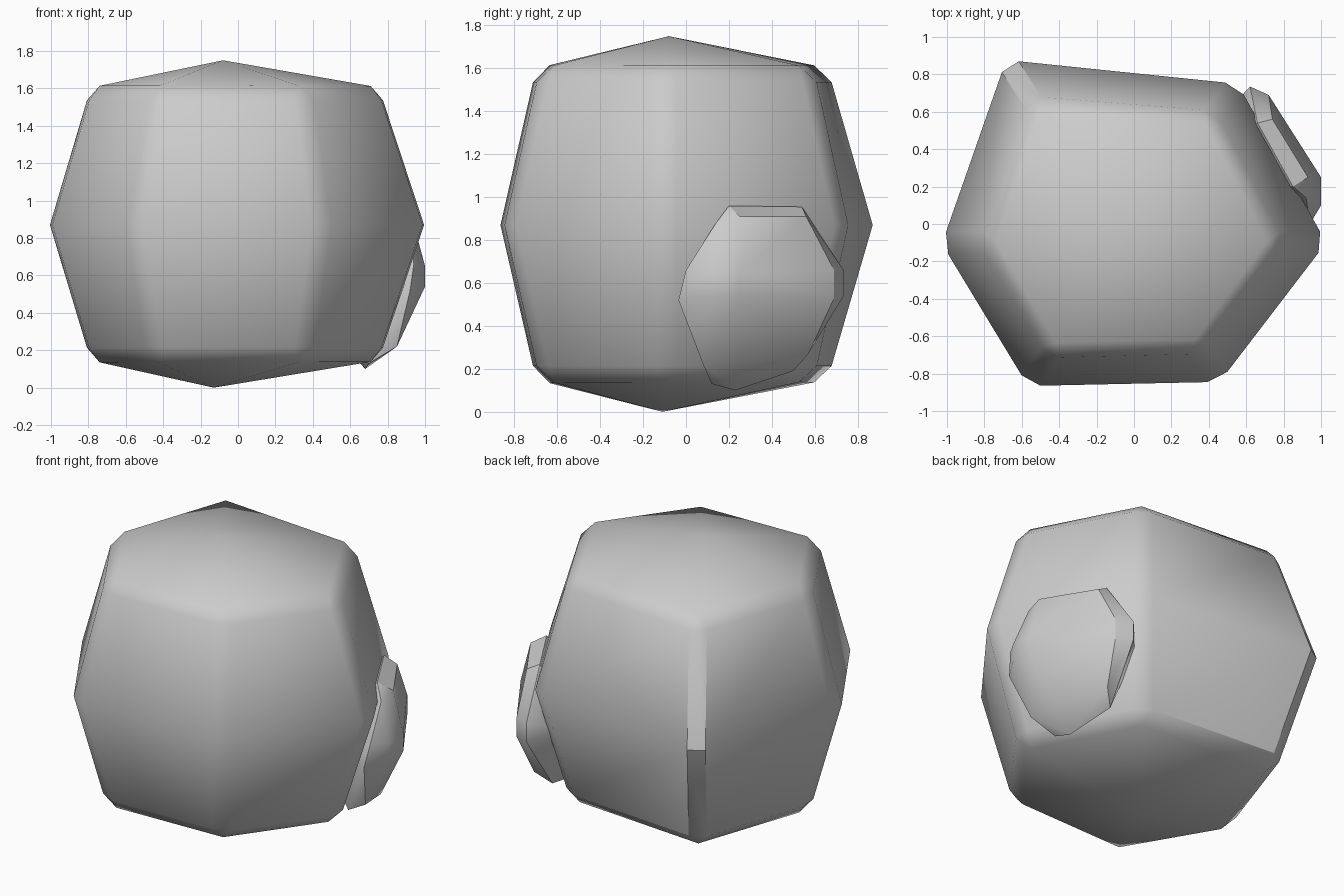
import bpy, bmesh

if "Cube" in bpy.data.objects:
    bpy.data.objects.remove(bpy.data.objects["Cube"])


def finish(bm, name):
    bmesh.ops.recalc_face_normals(bm, faces=bm.faces[:])
    mesh = bpy.data.meshes.new(name)
    bm.to_mesh(mesh)
    bm.free()
    obj = bpy.data.objects.new(name, mesh)
    bpy.context.collection.objects.link(obj)
    bpy.ops.object.select_all(action='DESELECT')
    obj.select_set(True)
    bpy.context.view_layer.objects.active = obj
    bpy.ops.object.shade_smooth_by_angle(angle=0.56)
    return obj


# Main boulder: six-sided rings closed by shallow points, chamfered edges
middle = [(-1.027, -.106), (-.567, -.866), (.459, -.844),
          (1.027, -.1), (.555, .75), (-.684, .876)]
end = [(-.81, -.1), (-.455, -.70), (.36, -.68),
       (.785, -.1), (.425, .59), (-.55, .665)]
bm = bmesh.new()
rings = [[bm.verts.new((x, y, z)) for x, y in ring]
         for ring, z in ((end, .15), (middle, .87), (end, 1.6))]
bottom = bm.verts.new((-.13, -.11, 0))
top = bm.verts.new((-.08, -.08, 1.75))
for i in range(6):
    j = (i + 1) % 6
    for lo, hi in zip(rings, rings[1:]):
        bm.faces.new((lo[i], lo[j], hi[j], hi[i]))
    bm.faces.new((bottom, rings[0][j], rings[0][i]))
    bm.faces.new((top, rings[2][i], rings[2][j]))
chamfer = []
for i in range(6):
    for a, b in ((rings[0][i], rings[0][i - 1]), (rings[2][i], rings[2][i - 1]),
                 (rings[0][i], rings[1][i]), (rings[1][i], rings[2][i])):
        chamfer.append(bm.edges.get((a, b)))
bmesh.ops.recalc_face_normals(bm, faces=bm.faces[:])
bmesh.ops.bevel(bm, geom=chamfer, offset=.066, offset_type='OFFSET',
                segments=1, affect='EDGES', clamp_overlap=True)
finish(bm, "large_boulder")

# Small rock embedded in the back right side: faceted convex lump
points = [
    (.72, .69, .66), (.72, .69, .53), (1.0, .25, .65), (1.0, .25, .54),
    (1.0, .1, .65), (1.0, .1, .54), (.94, 0, .66), (.92, -.035, .52),
    (.62, .735, .66), (.62, .735, .54),
    (.93, .25, .91), (.74, .56, .91), (.92, .14, .88),
    (.85, .20, .96), (.66, .54, .955),
    (.84, .25, .22), (.68, .57, .27), (.85, .08, .22),
    (.68, .23, .10), (.70, .12, .13), (.60, .50, .19),
    (.45, .15, .5), (.45, .55, .6)]
bm = bmesh.new()
for p in points:
    bm.verts.new(p)
hull = bmesh.ops.convex_hull(bm, input=bm.verts[:])
loose = {v for v in bm.verts if not v.link_faces}
bmesh.ops.delete(bm, geom=list(loose), context='VERTS')
finish(bm, "small_rock")
